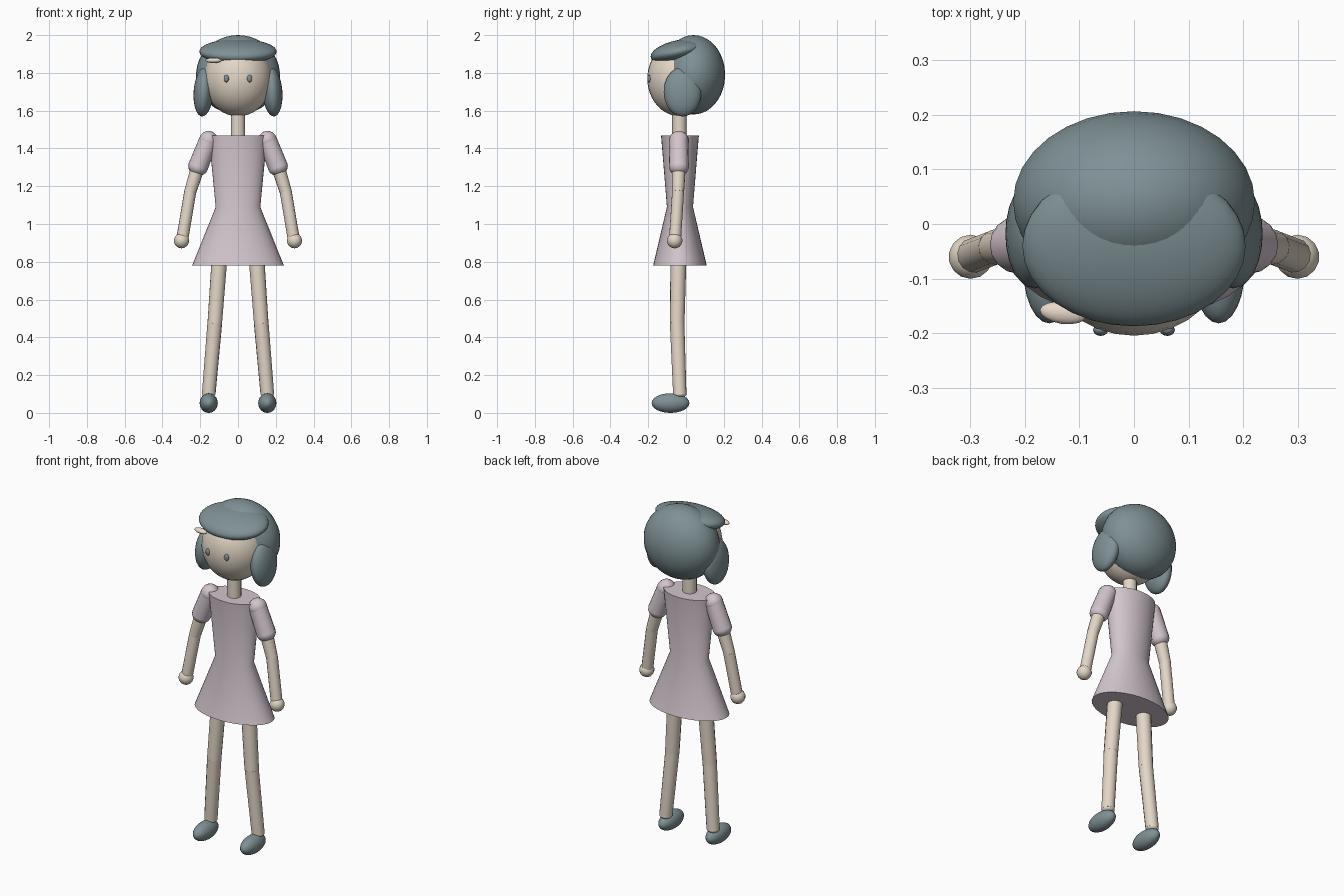
import bpy
import math
from mathutils import Vector

if "Cube" in bpy.data.objects:
    bpy.data.objects.remove(bpy.data.objects["Cube"], do_unlink=True)


def material(name, rgb):
    mat = bpy.data.materials.new(name)
    mat.use_nodes = True
    mat.diffuse_color = (*rgb, 1)
    mat.node_tree.nodes["Principled BSDF"].inputs["Base Color"].default_value = (*rgb, 1)
    return mat


SKIN = material("warm skin", (0.77, 0.68, 0.57))
DRESS = material("pale mauve cloth", (0.65, 0.56, 0.61))
HAIR = material("slate hair", (0.21, 0.28, 0.30))
CLIP = material("cream clip", (0.80, 0.68, 0.58))


def finish(name, mat):
    obj = bpy.context.object
    obj.name = name
    obj.data.materials.append(mat)
    bpy.ops.object.shade_smooth_by_angle(angle=math.radians(40))
    return obj


def ellipsoid(name, loc, radii, mat, tilt=(0, 0, 0), segments=24):
    bpy.ops.mesh.primitive_uv_sphere_add(segments=segments, ring_count=segments * 2 // 3, location=loc)
    obj = bpy.context.object
    obj.scale = radii
    obj.rotation_euler = [math.radians(a) for a in tilt]
    return finish(name, mat)


def limb(name, start, end, r_start, r_end, mat, segments=14):
    a, b = Vector(start), Vector(end)
    bpy.ops.mesh.primitive_cone_add(vertices=segments, radius1=r_start, radius2=r_end,
                                    depth=(b - a).length, location=(a + b) / 2)
    bpy.context.object.rotation_euler = (b - a).to_track_quat('Z', 'Y').to_euler()
    return finish(name, mat)


def lathe(name, profile, loc, mat, segments=32):
    # Closed oval rings given as (half width, half depth, height)
    verts = [(rx * math.cos(t), ry * math.sin(t), z) for rx, ry, z in profile
             for t in (2 * math.pi * i / segments for i in range(segments))]
    faces = [(k * segments + i, k * segments + (i + 1) % segments,
              (k + 1) * segments + (i + 1) % segments, (k + 1) * segments + i)
             for k in range(len(profile) - 1) for i in range(segments)]
    last = (len(profile) - 1) * segments
    faces += [tuple(reversed(range(segments))), tuple(range(last, last + segments))]
    mesh = bpy.data.meshes.new(name)
    mesh.from_pydata(verts, [], faces)
    obj = bpy.data.objects.new(name, mesh)
    obj.location = loc
    bpy.context.collection.objects.link(obj)
    bpy.ops.object.select_all(action='DESELECT')
    obj.select_set(True)
    bpy.context.view_layer.objects.active = obj
    return finish(name, mat)


# Head and neck
ellipsoid("head", (0, -0.03, 1.77), (0.18, 0.175, 0.2), SKIN, segments=32)
limb("neck", (0, -0.035, 1.44), (0, -0.035, 1.62), 0.038, 0.038, SKIN)

# Hair
ellipsoid("back_hair", (0, 0.04, 1.79), (0.222, 0.167, 0.21), HAIR, segments=32)
ellipsoid("fringe", (0, -0.04, 1.913), (0.205, 0.15, 0.06), HAIR, tilt=(12, 0, 0), segments=32)
ellipsoid("hair_clip", (-0.13, -0.163, 1.866), (0.043, 0.02, 0.014), CLIP, tilt=(0, 0, -8), segments=16)

# Dress with pinched waist
lathe("dress", [(0.243, 0.142, 0.78), (0.118, 0.069, 1.09), (0.155, 0.1, 1.468)],
      (0, -0.032, 0), DRESS)

# Paired parts
for side, s in (("left", 1), ("right", -1)):
    ellipsoid(side + "_hair_lock", (s * 0.182, -0.018, 1.7), (0.053, 0.1, 0.131), HAIR, tilt=(0, s * -4, 0))
    ellipsoid(side + "_eye", (s * 0.061, -0.194, 1.77), (0.014, 0.011, 0.02), HAIR, segments=12)

    # Puffed sleeve as a rounded tube
    top, cuff = (s * 0.156, -0.038, 1.443), (s * 0.212, -0.038, 1.302)
    ellipsoid(side + "_shoulder_puff", top, (0.05, 0.052, 0.05), DRESS, tilt=(0, s * -22, 0), segments=16)
    limb(side + "_sleeve", top, cuff, 0.05, 0.053, DRESS, 16)
    ellipsoid(side + "_cuff", cuff, (0.053, 0.053, 0.045), DRESS, tilt=(0, s * -22, 0), segments=16)

    # Arm
    elbow, wrist = (s * 0.253, -0.042, 1.17), (s * 0.295, -0.058, 0.92)
    limb(side + "_upper_arm", cuff, elbow, 0.037, 0.032, SKIN)
    ellipsoid(side + "_elbow", elbow, (0.032,) * 3, SKIN, segments=14)
    limb(side + "_forearm", elbow, wrist, 0.032, 0.032, SKIN)
    ellipsoid(side + "_hand", (s * 0.299, -0.06, 0.912), (0.041,) * 3, SKIN, segments=14)

    # Leg and shoe
    hip, knee, ankle = (s * 0.098, -0.04, 0.82), (s * 0.123, -0.047, 0.475), (s * 0.155, -0.033, 0.1)
    limb(side + "_thigh", hip, knee, 0.042, 0.039, SKIN)
    ellipsoid(side + "_knee", knee, (0.039,) * 3, SKIN, segments=14)
    limb(side + "_shin", knee, ankle, 0.039, 0.036, SKIN)
    ellipsoid(side + "_ankle", ankle, (0.036, 0.036, 0.02), SKIN, segments=14)
    ellipsoid(side + "_shoe", (s * 0.155, -0.082, 0.052), (0.048, 0.1, 0.052), HAIR)
